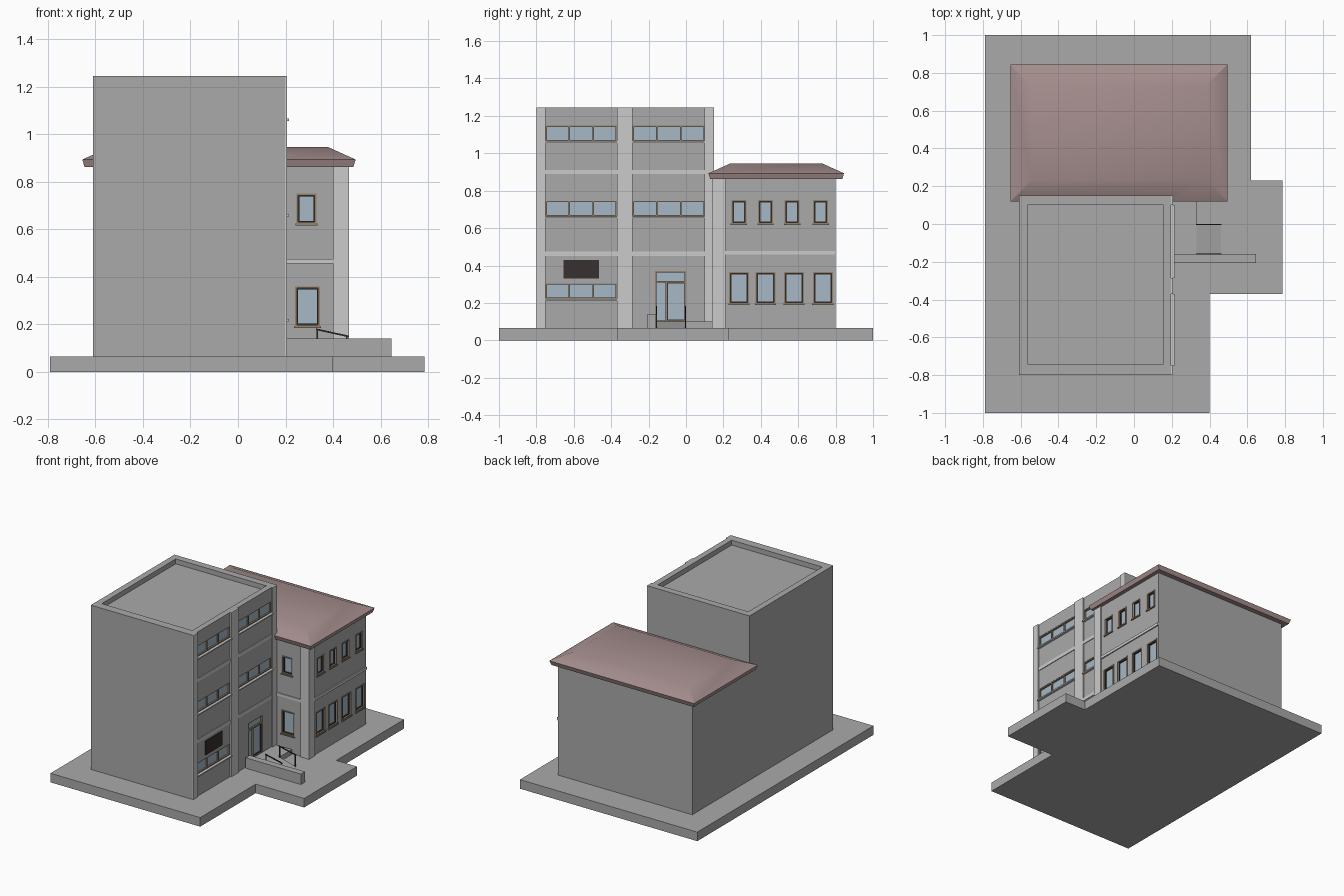
import bpy, bmesh, math
from mathutils import Vector

if "Cube" in bpy.data.objects:
    bpy.data.objects.remove(bpy.data.objects["Cube"])

mats = {}
COLORS = {"wall": (0.40, 0.40, 0.40), "trim": (0.82, 0.82, 0.82), "roof": (0.38, 0.27, 0.27),
          "frame": (0.30, 0.23, 0.15), "glass": (0.38, 0.48, 0.56), "dark": (0.04, 0.03, 0.03)}


def finish(name, bm, color):
    bmesh.ops.recalc_face_normals(bm, faces=bm.faces)
    me = bpy.data.meshes.new(name)
    bm.to_mesh(me)
    bm.free()
    ob = bpy.data.objects.new(name, me)
    bpy.context.collection.objects.link(ob)
    if color not in mats:
        mats[color] = bpy.data.materials.new(color)
        mats[color].diffuse_color = (*COLORS[color], 1)
    me.materials.append(mats[color])
    return ob


def boxes(name, items, color="wall"):
    """One object from boxes given as (x0, x1, y0, y1, z0, z1)."""
    bm = bmesh.new()
    for b in items:
        lo = Vector([min(b[i], b[i + 1]) for i in (0, 2, 4)])
        hi = Vector([max(b[i], b[i + 1]) for i in (0, 2, 4)])
        for v in bmesh.ops.create_cube(bm, size=1)["verts"]:
            v.co = Vector([(lo[i] + hi[i]) / 2 + v.co[i] * (hi[i] - lo[i]) for i in range(3)])
    return finish(name, bm, color)


def prism(name, pts, vec, color="wall"):
    """Extrude a flat polygon along a vector."""
    bm = bmesh.new()
    f = bm.faces.new([bm.verts.new(p) for p in pts])
    ext = bmesh.ops.extrude_face_region(bm, geom=[f])["geom"]
    bmesh.ops.translate(bm, vec=vec, verts=[g for g in ext if isinstance(g, bmesh.types.BMVert)])
    return finish(name, bm, color)


def cut(ob, items):
    cutter = boxes("cutter", items)
    cutter.hide_render = True
    m = ob.modifiers.new("openings", "BOOLEAN")
    m.operation, m.solver, m.object = "DIFFERENCE", "EXACT", cutter
    bpy.context.view_layer.objects.active = ob
    bpy.ops.object.modifier_apply(modifier=m.name)
    bpy.data.objects.remove(cutter)


def slab(axis, face, u0, u1, d0, d1, z0, z1):
    """Box on a wall: u along the wall, d = depth into it."""
    if axis == "x":
        return (face - d0, face - d1, u0, u1, z0, z1)
    return (u0, u1, face + d0, face + d1, z0, z1)


def ring(axis, face, u0, u1, z0, z1, t, d0, d1):
    return [slab(axis, face, u0, u1, d0, d1, z0, z0 + t), slab(axis, face, u0, u1, d0, d1, z1 - t, z1),
            slab(axis, face, u0, u0 + t, d0, d1, z0 + t, z1 - t),
            slab(axis, face, u1 - t, u1, d0, d1, z0 + t, z1 - t)]


Z0 = 0.065
TX = 0.197   # tower facade plane
WX = 0.457   # wing side facade plane
WY = 0.15    # wing front facade plane

# Ground slab
prism("ground_slab", [(x, y, 0) for x, y in [(-0.79, -1), (0.40, -1), (0.40, -0.37), (0.785, -0.37),
      (0.785, 0.23), (0.62, 0.23), (0.62, 1), (-0.79, 1)]], (0, 0, Z0))

# Main volumes
tower = boxes("tower", [(-0.61, TX, -0.80, 0.15, Z0, 1.245)])
wing = boxes("wing", [(-0.61, WX, WY, 0.80, Z0, 0.87)])

# Tower strip windows and door
bays = [(-0.75, -0.37), (-0.285, 0.10)]
strips = [(*b, z, z + 0.083) for z in (1.065, 0.663) for b in bays] + [(-0.75, -0.37, 0.222, 0.305)]
door = (-0.165, 0.0, 0.10, 0.37)
frames, glass, sills = [], [], []
for u0, u1, z0, z1 in strips:
    frames += ring("x", TX, u0, u1, z0, z1, 0.007, 0.002, 0.02)
    for k in (1, 2):
        c = u0 + (u1 - u0) * k / 3
        frames.append(slab("x", TX, c - 0.004, c + 0.004, 0.004, 0.02, z0 + 0.007, z1 - 0.007))
    glass.append(slab("x", TX, u0 + 0.004, u1 - 0.004, 0.013, 0.02, z0 + 0.004, z1 - 0.004))
    sills.append(slab("x", TX, u0, u1, -0.017, 0.004, z0 - 0.009, z0))
cut(tower, [slab("x", TX, u0, u1, -0.05, 0.02, z0, z1) for u0, u1, z0, z1 in strips + [door]]
    + [(-0.565, 0.155, -0.74, 0.10, 1.21, 1.4)])
boxes("tower_window_frames", frames, "frame")
boxes("tower_window_glass", glass, "glass")
boxes("tower_window_sills", sills, "trim")

# Entrance door
u0, u1, z0, z1 = door
boxes("door_frame", ring("x", TX, u0, u1, z0, z1, 0.007, 0.0, 0.02)
      + [slab("x", TX, u0, u1, 0.003, 0.02, 0.308, 0.318),
         slab("x", TX, -0.109, -0.101, 0.003, 0.02, z0, 0.31)], "frame")
boxes("door_leaf_edge", ring("x", TX, -0.101, -0.007, 0.107, 0.308, 0.005, 0.006, 0.02), "dark")
boxes("door_glass", [slab("x", TX, u0 + 0.004, u1 - 0.004, 0.012, 0.02, z0, z1 - 0.004)], "glass")

# Tower pilasters and floor bands
boxes("tower_pilasters", [(TX, 0.206, a, b, Z0, 1.245)
                          for a, b in ((-0.80, -0.75), (-0.37, -0.285), (0.10, 0.15))], "trim")
boxes("tower_bands", [(TX, 0.202, a, b, z, z + 0.024) for z in (0.45, 0.888) for a, b in bays], "trim")

# Sign board
boxes("sign_board", [(TX, 0.204, -0.655, -0.465, 0.33, 0.43)], "dark")

# Wing windows: two storeys on the side, one column on the front
wins = [("x", WX, c - 0.04, c + 0.04, 0.622, 0.75) for c in (0.283, 0.425, 0.567, 0.72)]
wins += [("x", WX, c - 0.053, c + 0.053, 0.195, 0.365) for c in (0.283, 0.425, 0.577, 0.732)]
wins += [("y", WY, 0.245, 0.33, 0.622, 0.75), ("y", WY, 0.24, 0.345, 0.19, 0.36)]
frames, inner, glass, holes = [], [], [], []
for a, f, u0, u1, z0, z1 in wins:
    t = 0.008
    frames += ring(a, f, u0, u1, z0, z1, t, -0.004, 0.004)
    frames.append(slab(a, f, u0 - 0.004, u1 + 0.004, -0.009, 0, z0 - 0.006, z0 + 0.002))
    holes.append(slab(a, f, u0 + t, u1 - t, -0.02, 0.022, z0 + t, z1 - t))
    inner += ring(a, f, u0 + t, u1 - t, z0 + t, z1 - t, 0.005, 0.006, 0.022)
    glass.append(slab(a, f, u0 + t, u1 - t, 0.014, 0.022, z0 + t, z1 - t))
cut(wing, holes)
boxes("wing_window_casings", frames, "frame")
boxes("wing_window_sashes", inner, "dark")
boxes("wing_window_glass", glass, "glass")

# Wing corner pilaster and floor band
boxes("wing_corner_pilaster", [(0.40, 0.466, 0.14, 0.21, Z0, 0.87)], "trim")
boxes("wing_band", [(WX, 0.465, 0.21, 0.80, 0.458, 0.478),
                    (0.206, 0.40, 0.143, WY, 0.455, 0.475)], "trim")

# Hipped roof from stacked rectangles
bm = bmesh.new()
prev = None
for i, z in ((0.01, 0.862), (0.0, 0.893), (0.115, 0.945)):
    x0, x1, y0, y1 = -0.655 + i, 0.495 - i, 0.12 + i, 0.845 - i
    cur = [bm.verts.new((x, y, z)) for x, y in ((x0, y0), (x1, y0), (x1, y1), (x0, y1))]
    if prev:
        for k in range(4):
            bm.faces.new((prev[k], prev[(k + 1) % 4], cur[(k + 1) % 4], cur[k]))
    else:
        bm.faces.new(cur)
    prev = cur
bm.faces.new(prev)
roof = finish("hipped_roof", bm, "roof")
# Trim the eave where it would stick through the front of the tower block
cut(roof, [(-0.61, 0.206, 0.0, 0.15, 0.8, 1.0)])
bpy.context.view_layer.objects.active = roof
roof.select_set(True)
bpy.ops.object.shade_smooth_by_angle(angle=math.radians(30))

# Entrance landing, ramp and low side wall
boxes("landing", [(TX, 0.33, -0.16, 0.14, Z0, 0.10)])
prism("ramp", [(0.33, -0.16, Z0), (0.46, -0.16, Z0), (0.33, -0.16, 0.10)], (0, 0.16, 0))
boxes("entrance_side_wall", [(0.206, 0.645, -0.207, -0.16, Z0, 0.14)])

# Handrails on both sides of the ramp
r = 0.003
for side, y in (("left", -0.158), ("right", -0.003)):
    boxes(side + "_rail_posts", [(0.33, 0.33 + 2 * r, y - r, y + r, 0.09, 0.178),
                                 (0.454, 0.46, y - r, y + r, Z0, 0.15)], "dark")
    prism(side + "_handrail", [(0.328, y - r, 0.176), (0.464, y - r, 0.146),
                               (0.464, y - r, 0.153), (0.328, y - r, 0.183)], (0, 2 * r, 0), "dark")

for m in bpy.data.materials:
    if m.users and not m.is_grease_pencil:
        m.use_nodes = True
        m.node_tree.nodes["Principled BSDF"].inputs["Base Color"].default_value = m.diffuse_color
